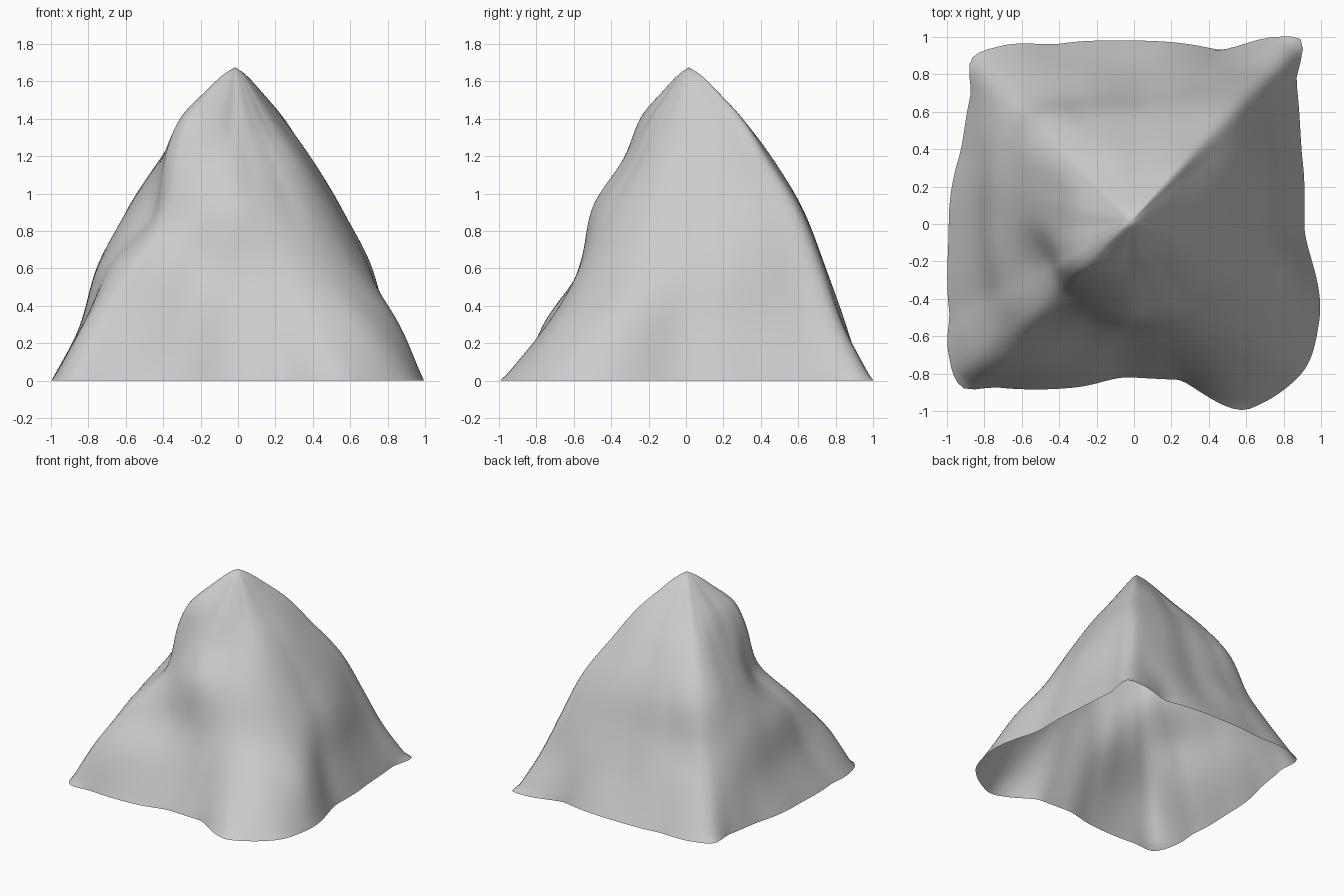
import bpy, bmesh, math

if "Cube" in bpy.data.objects:
    bpy.data.objects.remove(bpy.data.objects["Cube"])

# Contour map: radius of the slope at each bearing (degrees), one row per height
BEARINGS = [0, 20, 41, 48, 52, 65, 90, 112, 127, 134, 142, 160, 180,
            205, 214, 223, 230, 250, 268, 285, 302, 318, 332]
HEIGHTS = [0, .3, .6, .9, 1.2, 1.4, 1.57, 1.65]
RADII = [
    [.91, .96, 1.15, 1.33, 1.27, 1.03, .98, 1.04, 1.19, 1.24, 1.11, 1.0, .99,
     1.09, 1.2, 1.27, 1.14, .93, .82, .86, 1.165, 1.2, 1.12],
    [.80, .85, 1.0, 1.13, 1.06, .94, .82, .89, 1.0, 1.04, .98, .88, .84,
     .90, 1.0, 1.09, 1.0, .77, .69, .73, .88, .97, .96],
    [.71, .77, .88, .97, .93, .82, .70, .74, .82, .86, .84, .79, .75,
     .77, .81, .82, .72, .58, .57, .60, .66, .70, .72],
    [.55, .61, .74, .81, .78, .69, .60, .64, .72, .74, .72, .63, .56,
     .49, .51, .53, .52, .51, .52, .51, .51, .53, .54],
    [.37, .42, .51, .56, .54, .49, .42, .45, .49, .51, .49, .42, .39,
     .42, .45, .45, .42, .36, .33, .31, .31, .33, .35],
    [.22, .26, .34, .39, .37, .32, .27, .27, .29, .30, .29, .28, .28,
     .33, .36, .37, .34, .26, .21, .20, .19, .19, .20],
]
# The summit repeats the last contour, shrunk
RADII += [[r * f for r in RADII[-1]] for f in (.45, .19)]
PEAK = 1.675
SIDES, RINGS = 180, 60


def spline(xs, ys, x):
    """Smooth curve through unevenly spaced points, without overshoot."""
    n = len(xs)
    i = max(k for k in range(n - 1) if xs[k] <= x)

    def secant(k):
        return (ys[k + 1] - ys[k]) / (xs[k + 1] - xs[k])

    def slope(k):
        if k == 0 or k == n - 1:
            return secant(min(k, n - 2))
        a, b = secant(k - 1), secant(k)
        return 2 * a * b / (a + b) if a * b > 0 else 0

    h = xs[i + 1] - xs[i]
    t = (x - xs[i]) / h
    return ((2*t**3 - 3*t**2 + 1) * ys[i] + (t**3 - 2*t**2 + t) * h * slope(i)
            + (3*t**2 - 2*t**3) * ys[i + 1] + (t**3 - t**2) * h * slope(i + 1))


def wrapped(row):
    return row[-2:] + row + row[:2]


angles = [b - 360 for b in BEARINGS[-2:]] + BEARINGS + [b + 360 for b in BEARINGS[:2]]

# Open mountain shell: rings of slope, closed by a fan at the peak
bm = bmesh.new()
grid = [[] for _ in range(RINGS + 1)]
for s in range(SIDES):
    deg = 360 * s / SIDES
    column = [spline(angles, wrapped(row), deg) for row in RADII]
    c, d = math.cos(math.radians(deg)), math.sin(math.radians(deg))
    for k in range(RINGS + 1):
        lift = k / RINGS
        z = HEIGHTS[-1] * lift
        r = spline(HEIGHTS, column, z)
        grid[k].append(bm.verts.new((r * c - .015 * lift, r * d + .015 * lift, z)))
top = bm.verts.new((-.015, .015, PEAK))
for s in range(SIDES):
    n = (s + 1) % SIDES
    for k in range(RINGS):
        bm.faces.new((grid[k][s], grid[k][n], grid[k + 1][n], grid[k + 1][s]))
    bm.faces.new((grid[RINGS][s], grid[RINGS][n], top))

# Soften the slopes, leaving the base outline and the tip in place
slopes = [v for ring in grid[1:] for v in ring]
for _ in range(6):
    bmesh.ops.smooth_vert(bm, verts=slopes, factor=.5,
                          use_axis_x=True, use_axis_y=True, use_axis_z=False)

mesh = bpy.data.meshes.new("mountain")
bm.to_mesh(mesh)
bm.free()
mountain = bpy.data.objects.new("mountain", mesh)
bpy.context.collection.objects.link(mountain)
for p in mesh.polygons:
    p.use_smooth = True
